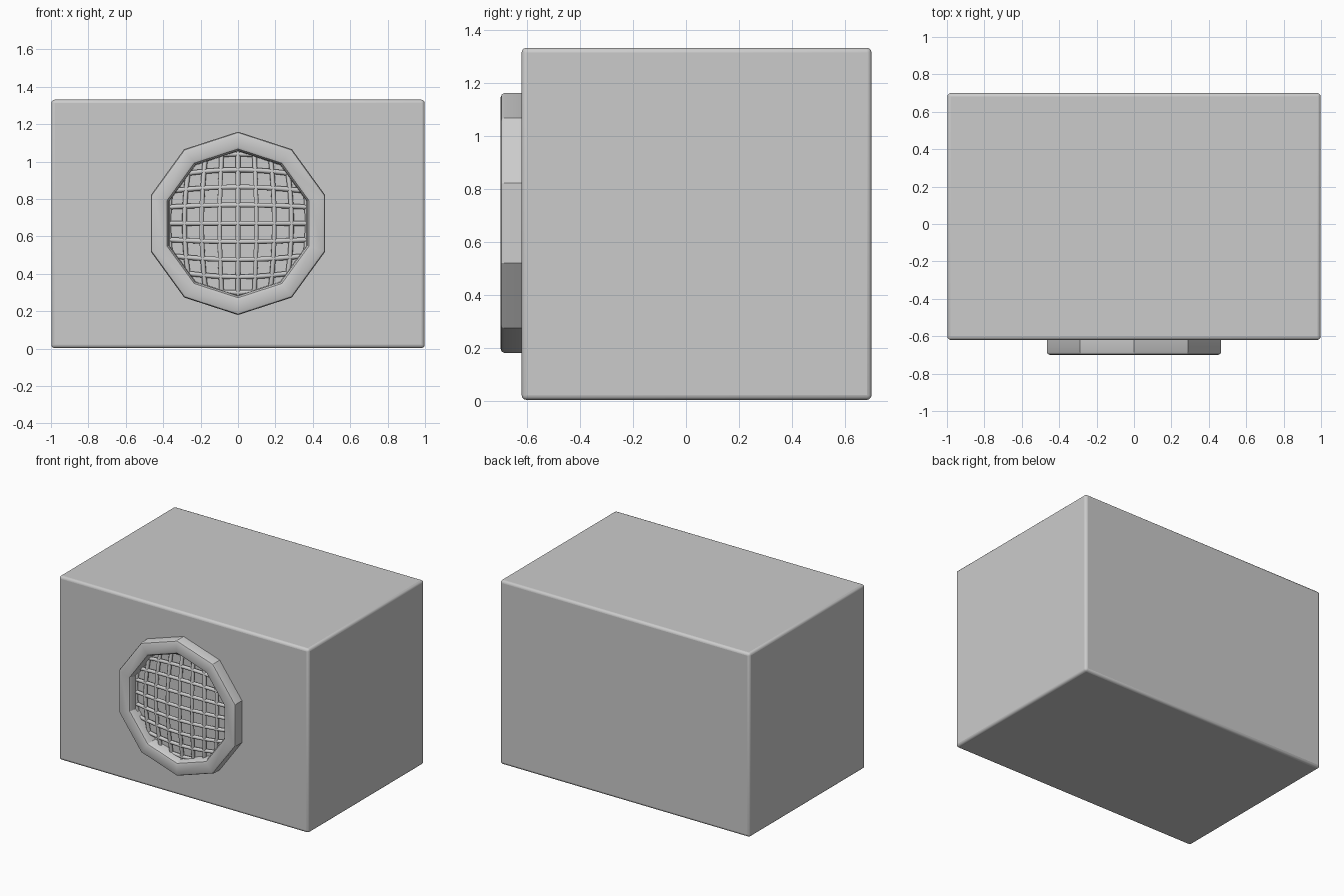
import bpy, bmesh, math

if "Cube" in bpy.data.objects:
    bpy.data.objects.remove(bpy.data.objects["Cube"])

CZ = 0.67      # height of the speaker centre
SIDES = 10


def finish(obj, angle):
    bpy.ops.object.select_all(action='DESELECT')
    obj.select_set(True)
    bpy.context.view_layer.objects.active = obj
    bpy.ops.object.shade_smooth_by_angle(angle=math.radians(angle))


def add_bevel(obj, width, segments):
    mod = obj.modifiers.new("soft_edges", 'BEVEL')
    mod.width = width
    mod.segments = segments
    mod.limit_method = 'ANGLE'


# Cabinet: softened box
bpy.ops.mesh.primitive_cube_add(size=1, location=(0, 0.04, 0.667))
cabinet = bpy.context.object
cabinet.name = "cabinet"
cabinet.scale = (1.996, 1.32, 1.328)
bpy.ops.object.transform_apply(location=False, rotation=False, scale=True)
add_bevel(cabinet, 0.018, 3)
finish(cabinet, 50)

# Speaker rim: ten-sided ring swept from a (radius, y) profile
profile = [(0.49, -0.60), (0.49, -0.685), (0.485, -0.695), (0.472, -0.70),
           (0.412, -0.70), (0.398, -0.695), (0.388, -0.68), (0.384, -0.60)]
bm = bmesh.new()
loops = []
for i in range(SIDES):
    a = math.pi / 2 + i * 2 * math.pi / SIDES
    loops.append([bm.verts.new((r * math.cos(a), y, CZ + r * math.sin(a)))
                  for r, y in profile])
n = len(profile)
for i in range(SIDES):
    p, q = loops[i], loops[(i + 1) % SIDES]
    for j in range(n):
        k = (j + 1) % n
        bm.faces.new((p[j], p[k], q[k], q[j]))
bmesh.ops.recalc_face_normals(bm, faces=bm.faces)
mesh = bpy.data.meshes.new("speaker_rim")
bm.to_mesh(mesh)
bm.free()
rim = bpy.data.objects.new("speaker_rim", mesh)
bpy.context.collection.objects.link(rim)
finish(rim, 30)

# Grille: domed mesh of crossing bars that end inside the rim
curve = bpy.data.curves.new("grille", 'CURVE')
curve.dimensions = '3D'
curve.bevel_depth = 0.013
curve.bevel_resolution = 2
curve.use_fill_caps = True


def add_bar(offset, vertical):
    points = []
    for s in range(-48, 49):
        t = s * 0.01
        u, v = (offset, t) if vertical else (t, offset)
        x, z = u * (1 - 0.8 * v * v), v * (1 - 0.8 * u * u)
        r = math.hypot(x, z)
        if r < 0.425:
            points.append((x, -0.665 + 0.22 * r * r, CZ + z, 1))
    if len(points) < 2:
        return
    points = points[:-1:3] + points[-1:]
    spline = curve.splines.new('POLY')
    spline.points.add(len(points) - 1)
    for pt, co in zip(spline.points, points):
        pt.co = co


for d in (0, 0.098, 0.194, 0.286, 0.37):
    for sign in ((1,) if d == 0 else (1, -1)):
        add_bar(sign * d, True)
        add_bar(sign * d, False)
grille = bpy.data.objects.new("grille", curve)
bpy.context.collection.objects.link(grille)
